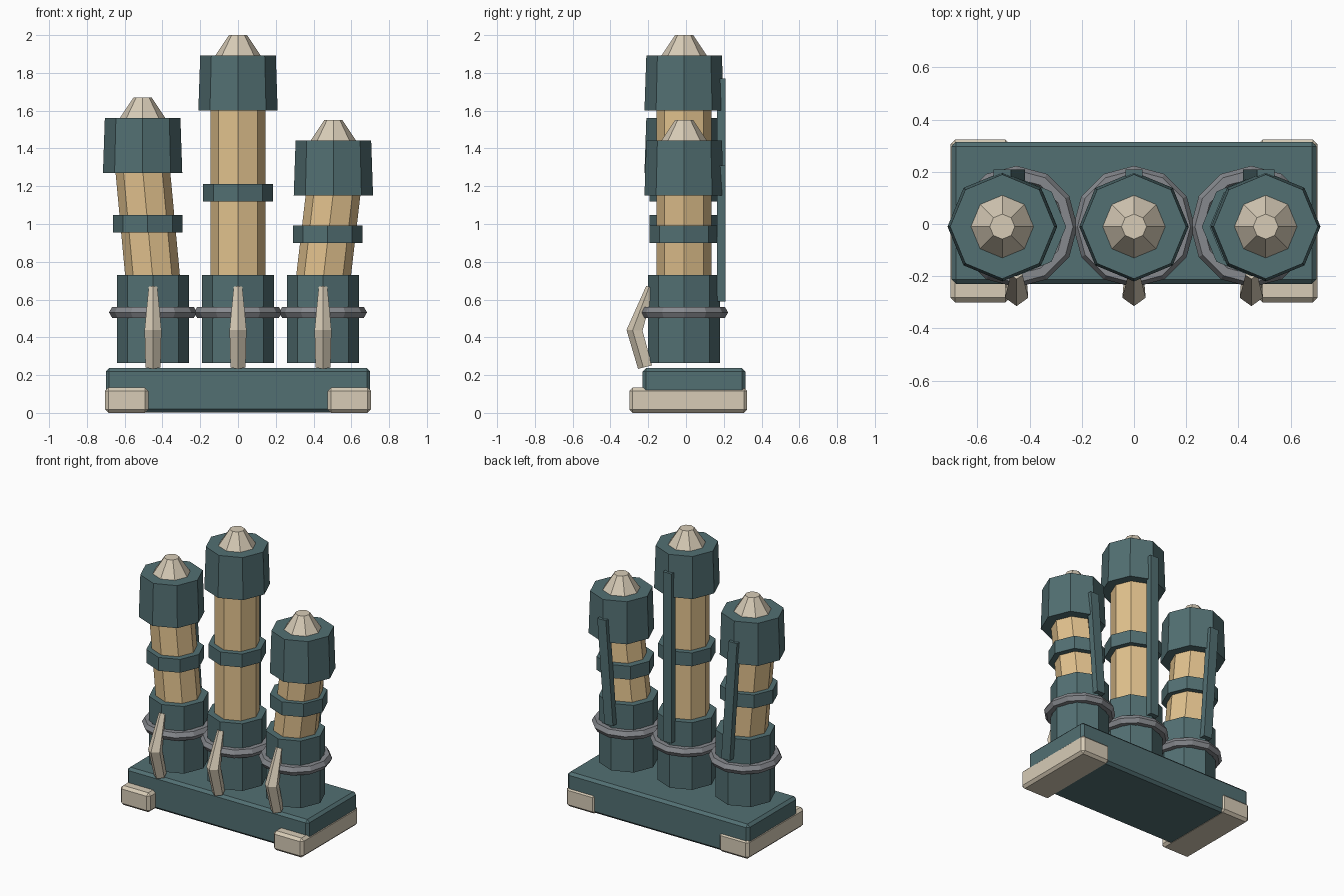
import bpy, bmesh, math
from mathutils import Vector

if "Cube" in bpy.data.objects:
    bpy.data.objects.remove(bpy.data.objects["Cube"])

CY = -0.01  # shared depth of the columns


def material(name, rgb):
    m = bpy.data.materials.new(name)
    m.diffuse_color = (*rgb, 1)
    m.use_nodes = True
    m.node_tree.nodes["Principled BSDF"].inputs["Base Color"].default_value = m.diffuse_color
    return m


TEAL = material("teal_paint", (0.085, 0.16, 0.17))
GOLD = material("gold_tube", (0.76, 0.54, 0.27))
CREAM = material("cream_trim", (0.68, 0.60, 0.47))
STEEL = material("steel", (0.24, 0.25, 0.27))


def finish(name, bm, mat, bevel=0):
    bmesh.ops.recalc_face_normals(bm, faces=bm.faces)
    me = bpy.data.meshes.new(name)
    bm.to_mesh(me)
    bm.free()
    me.materials.append(mat)
    ob = bpy.data.objects.new(name, me)
    bpy.context.collection.objects.link(ob)
    if bevel:
        mod = ob.modifiers.new("bevel", 'BEVEL')
        mod.width, mod.segments = bevel, 1
    return ob


def loft(name, rings, mat, bevel=0):
    """Skin a list of equal-length point rings and cap both ends."""
    bm = bmesh.new()
    vs = [[bm.verts.new(p) for p in ring] for ring in rings]
    n = len(vs[0])
    for a, b in zip(vs, vs[1:]):
        for i in range(n):
            j = (i + 1) % n
            bm.faces.new((a[i], a[j], b[j], b[i]))
    bm.faces.new(vs[0])
    bm.faces.new(vs[-1])
    return finish(name, bm, mat, bevel)


def octagon(x, z, r):
    return [(x + r * math.cos(i * math.pi / 4), CY + r * math.sin(i * math.pi / 4), z)
            for i in range(8)]


def prism(name, x0, z0, r0, x1, z1, r1, mat):
    return loft(name, [octagon(x0, z0, r0), octagon(x1, z1, r1)], mat)


def rect(x, y0, y1, z, hw):
    return [(x - hw, y0, z), (x + hw, y0, z), (x + hw, y1, z), (x - hw, y1, z)]


def box(name, x0, x1, y0, y1, z0, z1, mat, bevel=0):
    x, hw = (x0 + x1) / 2, (x1 - x0) / 2
    return loft(name, [rect(x, y0, y1, z0, hw), rect(x, y0, y1, z1, hw)], mat, bevel)


def ring(name, x, z, major, minor, mat, n=12, k=6):
    bm = bmesh.new()
    vs = []
    for i in range(n):
        a = 2 * math.pi * i / n
        row = []
        for j in range(k):
            b = 2 * math.pi * j / k
            r = major + minor * math.cos(b)
            row.append(bm.verts.new((x + r * math.cos(a), CY + r * math.sin(a),
                                     z + minor * math.sin(b))))
        vs.append(row)
    for i in range(n):
        for j in range(k):
            p, q = vs[i], vs[(i + 1) % n]
            bm.faces.new((p[j], q[j], q[(j + 1) % k], p[(j + 1) % k]))
    return finish(name, bm, mat)


def claw(name, x):
    """Bent five-sided prong that tapers at the top."""
    path = [(-0.213, 0.243, 0.042, (-0.25, 1)), (-0.268, 0.437, 0.047, (0.05, 1)),
            (-0.188, 0.665, 0.024, (0.33, 1))]
    rings = []
    for y, z, r, d in path:
        t = Vector((0, *d)).normalized()
        side = Vector((1, 0, 0))
        out = side.cross(t)
        rings.append([Vector((x, y, z)) + r * (side * math.sin(a) + out * math.cos(a))
                      for a in (2 * math.pi * i / 5 for i in range(5))])
    return loft(name, rings, CREAM)


# Base slab and the two full-depth feet
box("base", -0.70, 0.70, -0.23, 0.315, 0.002, 0.237, TEAL, 0.018)
for side, x0, x1 in (("left", -0.704, -0.475), ("right", 0.475, 0.704)):
    box(f"{side}_foot", x0, x1, -0.30, 0.324, 0, 0.135, CREAM, 0.018)

# Three columns: foot x, head x, collar x, collar z, cap bottom, strip top, tip height
columns = {
    "left": (-0.45, -0.505, -0.478, 0.955, 1.27, 1.42, 1.67),
    "middle": (0, 0, 0, 1.12, 1.60, 1.77, 2.0),
    "right": (0.45, 0.505, 0.474, 0.90, 1.15, 1.31, 1.55),
}
for side, (x, hx, cx, cz, z, sz, tip) in columns.items():
    prism(f"{side}_socket", x, 0.263, 0.19, x, 0.73, 0.19, TEAL)
    prism(f"{side}_tube", x, 0.70, 0.145, hx, z + 0.02, 0.145, GOLD)
    prism(f"{side}_collar", cx, cz, 0.184, cx, cz + 0.093, 0.184, TEAL)
    prism(f"{side}_cap", hx, z, 0.21, hx, z + 0.292, 0.20, TEAL)
    prism(f"{side}_tip", hx, z + 0.28, 0.128, hx, tip, 0.048, CREAM)
    ring(f"{side}_ring", x, 0.532, 0.20, 0.033, STEEL)
    claw(f"{side}_claw", x)
    # Back strip leans with the tube
    loft(f"{side}_back_strip", [rect(x, 0.165, 0.208, 0.59, 0.033),
                                rect(hx, 0.165, 0.208, sz, 0.033)], TEAL)
